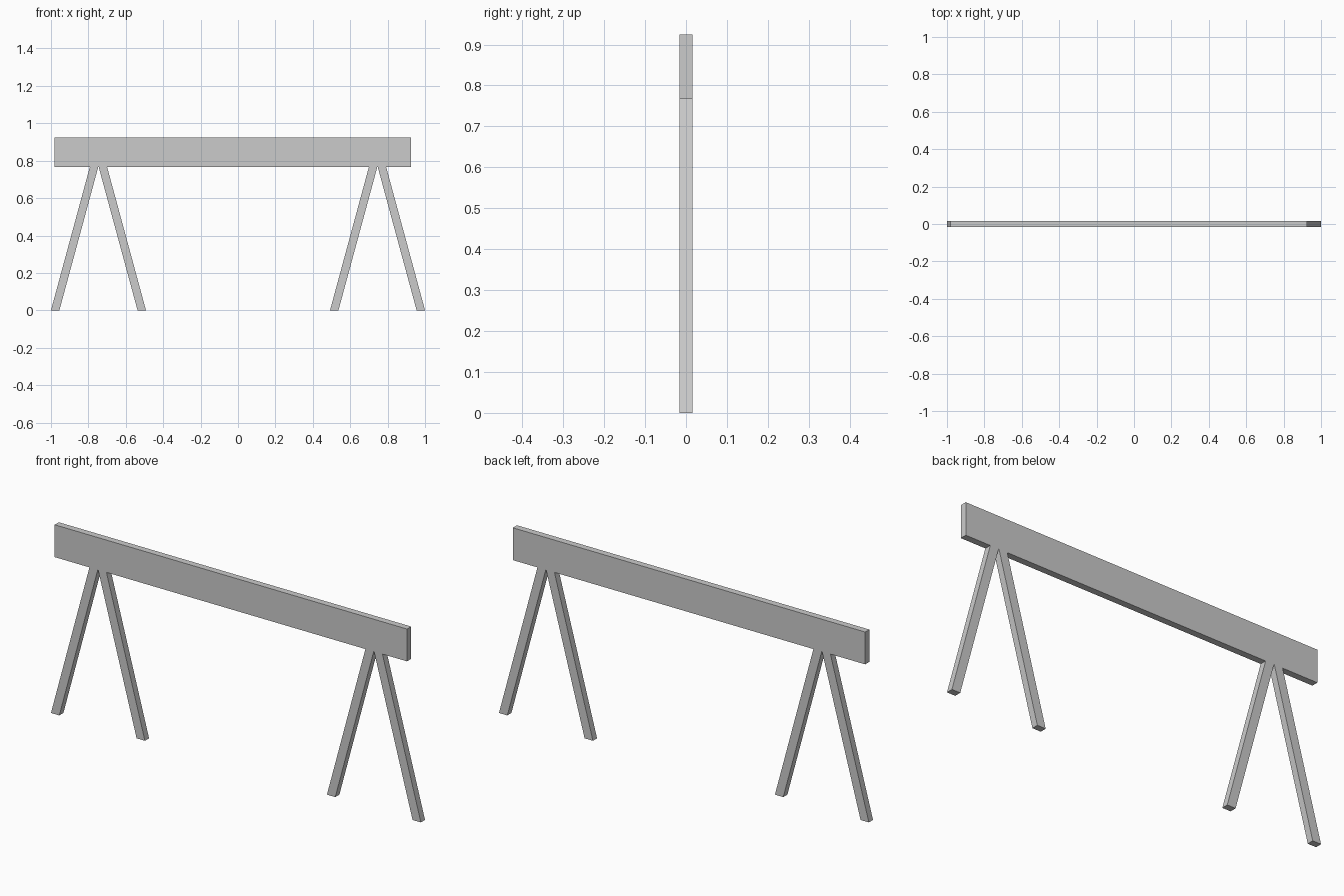
import bpy
import bmesh

if "Cube" in bpy.data.objects:
    bpy.data.objects.remove(bpy.data.objects["Cube"])

DEPTH = 0.032        # board thickness along y
BEAM_Z = 0.767       # underside of the beam, where the legs stop
LEG_W = 0.045        # horizontal width of a leg
SPREAD = 0.254       # half width of a trestle at the floor
CENTRE = 0.746       # x of each trestle


def board(name, profile):
    """Extrude an (x, z) outline through the thickness, centred on y = 0."""
    bm = bmesh.new()
    face = bm.faces.new([bm.verts.new((x, -DEPTH / 2, z)) for x, z in profile])
    out = bmesh.ops.extrude_face_region(bm, geom=[face])
    verts = [v for v in out["geom"] if isinstance(v, bmesh.types.BMVert)]
    bmesh.ops.translate(bm, verts=verts, vec=(0, DEPTH, 0))
    bmesh.ops.recalc_face_normals(bm, faces=bm.faces)
    mesh = bpy.data.meshes.new(name)
    bm.to_mesh(mesh)
    bm.free()
    obj = bpy.data.objects.new(name, mesh)
    bpy.context.collection.objects.link(obj)
    return obj


# Cross beam, slightly off centre
board("beam", [(-0.98, BEAM_Z), (0.925, BEAM_Z), (0.925, 0.925), (-0.98, 0.925)])

# Two trestles, each a pair of slanted legs meeting under the beam
for side, cx in (("left", -CENTRE), ("right", CENTRE)):
    for lean, s in (("left", -1), ("right", 1)):
        board(f"{side}_trestle_{lean}_leg", [
            (cx + s * SPREAD, 0),
            (cx + s * (SPREAD - LEG_W), 0),
            (cx + s * 0.001, BEAM_Z),
            (cx + s * (0.001 + LEG_W), BEAM_Z),
        ])
